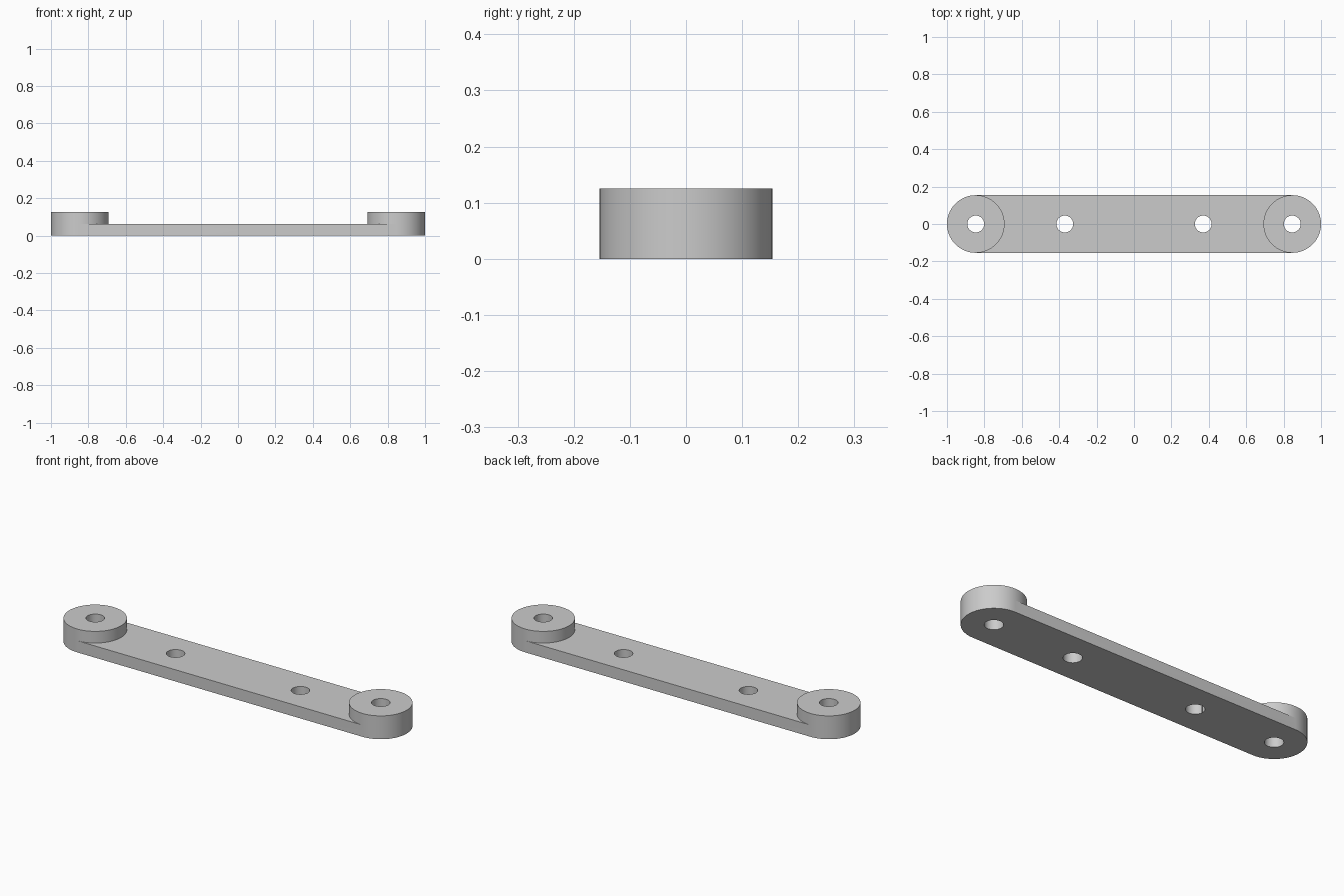
import bpy
import bmesh
from math import cos, sin, pi, radians

R = 0.154            # end radius and half width
END = 1 - R          # boss centre
HOLE_R = 0.045
INNER = 0.37         # inner hole centre
BAR_H, BOSS_H = 0.0625, 0.125
SEG = 64

cube = bpy.data.objects.get("Cube")
if cube:
    bpy.data.objects.remove(cube, do_unlink=True)

grey = bpy.data.materials.new("light_grey")
grey.use_nodes = True
colour = (0.6, 0.6, 0.6, 1)
grey.diffuse_color = colour
grey.node_tree.nodes["Principled BSDF"].inputs["Base Color"].default_value = colour


def arc(cx, radius, start, sweep, steps):
    return [(cx + radius * cos(start + sweep * i / steps),
             radius * sin(start + sweep * i / steps)) for i in range(steps + 1)]


def prism(name, outline, z0, z1):
    """Extrude a closed outline upwards from z0 to z1."""
    bm = bmesh.new()
    face = bm.faces.new([bm.verts.new((x, y, z0)) for x, y in outline])
    top = bmesh.ops.extrude_face_region(bm, geom=[face])["geom"]
    bmesh.ops.translate(bm, vec=(0, 0, z1 - z0),
                        verts=[v for v in top if isinstance(v, bmesh.types.BMVert)])
    bmesh.ops.recalc_face_normals(bm, faces=bm.faces)
    mesh = bpy.data.meshes.new(name)
    bm.to_mesh(mesh)
    bm.free()
    mesh.materials.append(grey)
    obj = bpy.data.objects.new(name, mesh)
    bpy.context.collection.objects.link(obj)
    return obj


def disc(name, cx, radius, z0, z1):
    return prism(name, arc(cx, radius, 0, 2 * pi, SEG)[:-1], z0, z1)


def combine(target, tool, operation):
    """Apply a boolean to the target and discard the tool."""
    mod = target.modifiers.new(operation, "BOOLEAN")
    mod.operation, mod.object, mod.solver = operation, tool, "EXACT"
    bpy.context.view_layer.objects.active = target
    bpy.ops.object.modifier_apply(modifier=mod.name)
    bpy.data.objects.remove(tool, do_unlink=True)


# Round-ended flat bar
outline = arc(END, R, -pi / 2, pi, SEG // 2) + arc(-END, R, pi / 2, pi, SEG // 2)
link_bar = prism("link_bar", outline, 0, BAR_H)

# Raised boss on each end
for side in (-1, 1):
    combine(link_bar, disc("boss", side * END, R, 0, BOSS_H), "UNION")

# Four through holes
for x in (-END, -INNER, INNER, END):
    combine(link_bar, disc("hole_cutter", x, HOLE_R, -0.1, BOSS_H + 0.1), "DIFFERENCE")

# Smooth round walls, sharp rims
bpy.ops.object.select_all(action="DESELECT")
link_bar.select_set(True)
bpy.context.view_layer.objects.active = link_bar
bpy.ops.object.shade_smooth_by_angle(angle=radians(30))
